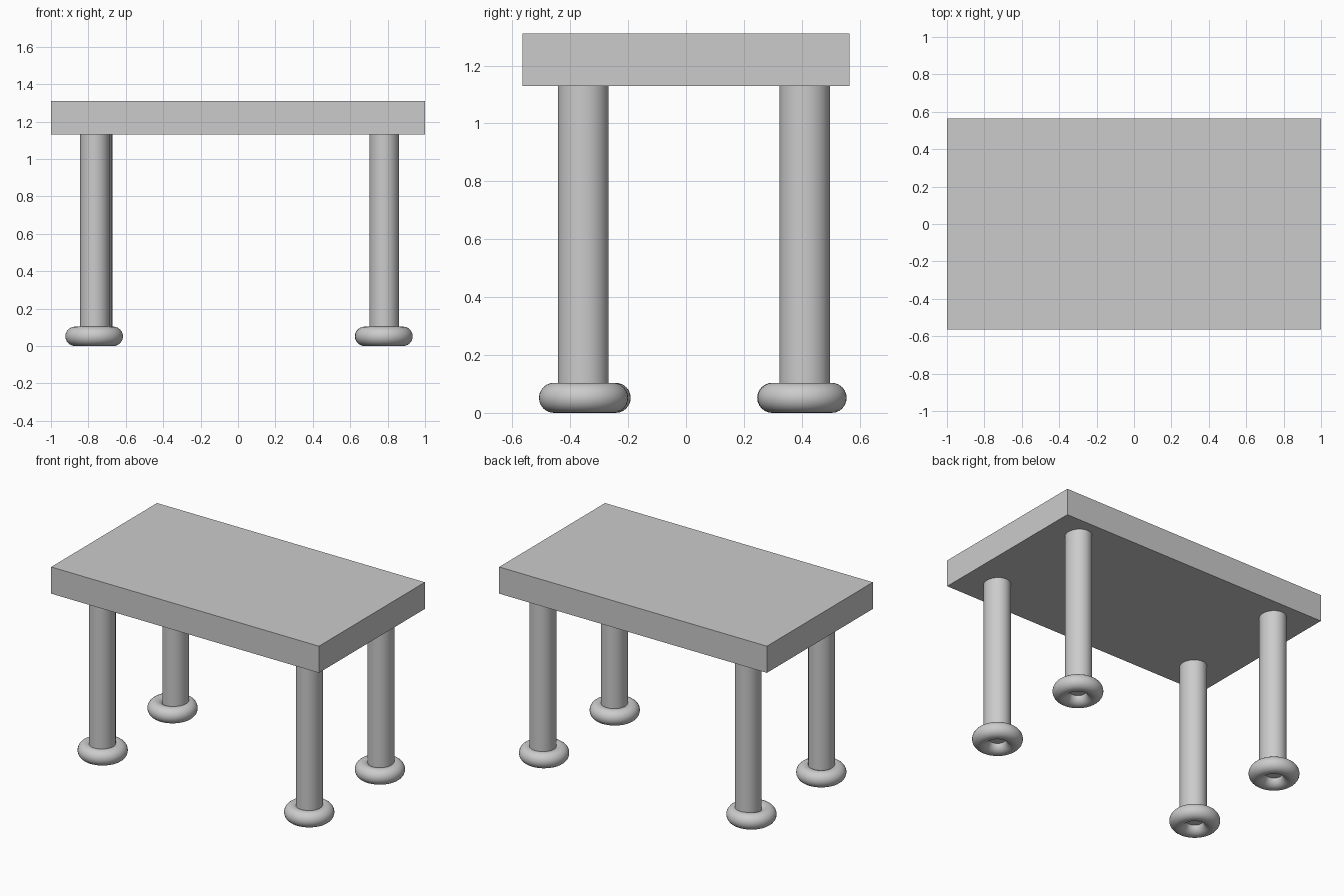
import bpy
import math

if "Cube" in bpy.data.objects:
    bpy.data.objects.remove(bpy.data.objects["Cube"])

TOP_Z, TOP_THICK = 1.31, 0.18
UNDERSIDE = TOP_Z - TOP_THICK
LEG_BOTTOM = 0.05
FOOT_TUBE, FOOT_RING = 0.052, 0.102


def smooth(obj):
    bpy.context.view_layer.objects.active = obj
    obj.select_set(True)
    bpy.ops.object.shade_smooth_by_angle(angle=math.radians(40))
    obj.select_set(False)


def add_leg(name, x, y):
    # slightly oval post
    height = UNDERSIDE - LEG_BOTTOM
    bpy.ops.mesh.primitive_cylinder_add(
        vertices=48, radius=1, depth=height,
        location=(x, y, LEG_BOTTOM + height / 2))
    leg = bpy.context.object
    leg.name = name
    leg.scale = (0.08, 0.087, 1)
    bpy.ops.object.transform_apply(location=False, rotation=False, scale=True)
    smooth(leg)


def add_foot(name, x, y):
    # ring foot around the bottom of the post
    bpy.ops.mesh.primitive_torus_add(
        major_segments=48, minor_segments=24,
        major_radius=FOOT_RING, minor_radius=FOOT_TUBE,
        location=(x, y, FOOT_TUBE))
    foot = bpy.context.object
    foot.name = name
    smooth(foot)


# table top slab
bpy.ops.mesh.primitive_cube_add(size=1, location=(0, 0, TOP_Z - TOP_THICK / 2))
top = bpy.context.object
top.name = "table_top"
top.scale = (2, 1.13, TOP_THICK)
bpy.ops.object.transform_apply(location=False, rotation=False, scale=True)

# legs and feet, placed slightly unevenly: (leg x, y), (foot x, y)
corners = {
    "front_left": ((-0.765, -0.355), (-0.769, -0.345)),
    "back_left": ((-0.752, 0.41), (-0.769, 0.40)),
    "front_right": ((0.782, -0.355), (0.78, -0.354)),
    "back_right": ((0.782, 0.41), (0.779, 0.401)),
}
for corner, (leg_xy, foot_xy) in corners.items():
    add_leg(corner + "_leg", *leg_xy)
    add_foot(corner + "_foot", *foot_xy)
